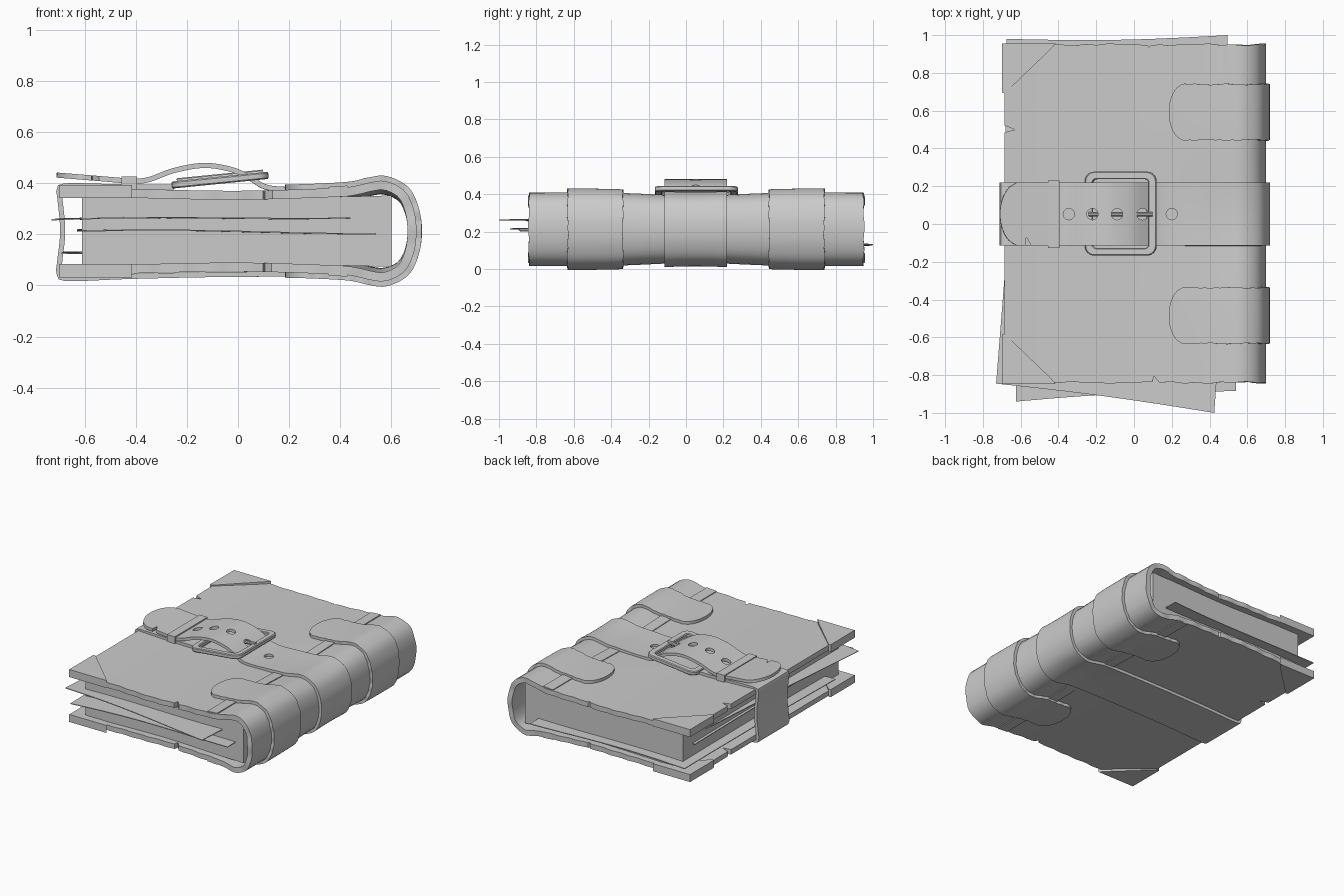
import bpy, bmesh, math
from mathutils import Vector

if "Cube" in bpy.data.objects:
    bpy.data.objects.remove(bpy.data.objects["Cube"])

MID = 0.2125   # mirror height between the two boards


def finish(ob):
    bpy.ops.object.select_all(action='DESELECT')
    ob.select_set(True)
    bpy.context.view_layer.objects.active = ob
    bpy.ops.object.convert(target='MESH')
    bpy.ops.object.shade_smooth_by_angle(angle=math.radians(35))
    return ob


def make(name, bm):
    bmesh.ops.recalc_face_normals(bm, faces=bm.faces)
    me = bpy.data.meshes.new(name)
    bm.to_mesh(me)
    bm.free()
    ob = bpy.data.objects.new(name, me)
    bpy.context.collection.objects.link(ob)
    return ob


def solidify(ob, t):
    m = ob.modifiers.new("thickness", 'SOLIDIFY')
    m.thickness = t
    m.offset = 0


def mirrored(pts):
    return pts + [(x, 2 * MID - z) for x, z in reversed(pts)]


def smooth_path(pts, n):
    """Catmull-Rom curve through pts, as n+1 evenly spaced points plus a sampler."""
    p = [Vector(q) for q in pts]
    p = [2 * p[0] - p[1]] + p + [2 * p[-1] - p[-2]]
    dense = []
    for a, b, c, d in zip(p, p[1:], p[2:], p[3:]):
        for i in range(10):
            t = i / 10
            dense.append(0.5 * (2 * b + (c - a) * t + (2 * a - 5 * b + 4 * c - d) * t * t
                                + (3 * b - a - 3 * c + d) * t ** 3))
    dense.append(p[-2])
    acc = [0]
    for a, b in zip(dense, dense[1:]):
        acc.append(acc[-1] + (b - a).length)

    def at(s):
        for i in range(len(acc) - 1):
            if s <= acc[i + 1]:
                return dense[i].lerp(dense[i + 1], (s - acc[i]) / max(acc[i + 1] - acc[i], 1e-9))
        return dense[-1]
    return at, acc[-1]


def offset(pts, d):
    """Push a path outwards (left of its travel direction)."""
    v = [Vector(q) for q in pts]
    out = []
    for i, q in enumerate(v):
        t = (v[min(i + 1, len(v) - 1)] - v[max(i - 1, 0)]).normalized()
        out.append((q.x - t.y * d, q.y + t.x * d))
    return out


def ribbon(name, pts, y0, y1, thick, n, rows, trim0=0, trim1=0, wobble=0):
    """Leather sheet: xz path swept along y, optional rounded ends, spine pinched mid-height."""
    at, L = smooth_path(pts, n)
    W = min(0.3, L / 2)
    bm = bmesh.new()
    grid = []
    for j in range(rows + 1):
        u = 2 * j / rows - 1
        e = 1 - math.sqrt(1 - 0.97 * u * u)
        row = []
        for i in range(n + 1):
            s = L * i / n
            if s < W:
                s = trim0 * e + s * (W - trim0 * e) / W
            elif s > L - W:
                s = L - trim1 * e - (L - s) * (W - trim1 * e) / W
            q = at(s)
            y = y0 + (y1 - y0) * (u + 1) / 2
            y += wobble * u * abs(u) ** 3 * (math.sin(i * 1.3) + math.sin(i * 0.37))
            f = min(max(q.x / 0.5, 0), 1)
            z = MID + (q.y - MID) * (1 - 0.1 * f * math.exp(-((y - 0.05) / 0.32) ** 2))
            row.append(bm.verts.new((q.x, y, z)))
        grid.append(row)
    for a, b in zip(grid, grid[1:]):
        for i in range(n):
            bm.faces.new((a[i], a[i + 1], b[i + 1], b[i]))
    ob = make(name, bm)
    solidify(ob, thick)
    return ob


def prism(bm, poly, lo, hi):
    """Extrude an xy polygon between two heights."""
    f = bm.faces.new([bm.verts.new((x, y, lo)) for x, y in poly])
    r = bmesh.ops.extrude_face_region(bm, geom=[f])
    vs = [v for v in r['geom'] if isinstance(v, bmesh.types.BMVert)]
    bmesh.ops.translate(bm, verts=vs, vec=(0, 0, hi - lo))


def cut(ob, cutter):
    cutter.hide_render = True
    m = ob.modifiers.new("cut", 'BOOLEAN')
    m.operation = 'DIFFERENCE'
    m.solver = 'EXACT'
    m.object = cutter
    finish(ob)
    bpy.data.objects.remove(cutter)


def circle(x, y, r, n=16):
    return [(x + r * math.cos(2 * math.pi * i / n), y + r * math.sin(2 * math.pi * i / n)) for i in range(n)]


# cover: two boards joined by a bulging spine, with worn notches
board = [(-0.685, 0.370), (-0.4, 0.360), (0, 0.353)]
spine = [(0.36, 0.363), (0.45, 0.370), (0.52, 0.386), (0.575, 0.391), (0.64, 0.358), (0.672, 0.29), (0.681, MID)]
full = mirrored(board + spine[:-1] + [])
half = len(full) // 2
full.insert(half, spine[-1])
cover = ribbon("cover", full, -0.84, 0.95, 0.035, 110, 30, wobble=0.003)
bm = bmesh.new()
prism(bm, [(-0.72, 0.535), (-0.63, 0.50), (-0.72, 0.475)], -0.1, 0.6)
prism(bm, [(0.09, -0.87), (0.105, -0.805), (0.16, -0.87)], -0.1, 0.6)
prism(bm, [(0.06, 0.97), (0.08, 0.935), (0.11, 0.97)], -0.1, 0.6)
cut(cover, make("notch_cutter", bm))

# raised hinge strips beside the spine
for nm, flip in (("upper", False), ("lower", True)):
    strip = offset([(0.355, 0.363), (0.39, 0.365), (0.43, 0.368)], 0.018)
    if flip:
        strip = [(x, 2 * MID - z) for x, z in strip]
    finish(ribbon("hinge_strip_" + nm, strip, -0.84, 0.95, 0.01, 4, 20))

# page block
top = [(-0.61, 0.352), (-0.4, 0.344), (0, 0.337), (0.36, 0.346), (0.60, 0.352)]
bm = bmesh.new()
f = bm.faces.new([bm.verts.new((x, -0.795, z)) for x, z in mirrored(top)])
r = bmesh.ops.extrude_face_region(bm, geom=[f])
bmesh.ops.translate(bm, verts=[v for v in r['geom'] if isinstance(v, bmesh.types.BMVert)], vec=(0, 1.70, 0))
finish(make("page_block", bm))


# loose pages sticking out of the block
def page(name, c, z0, z1, dent):
    c = [Vector(q) for q in c]
    bm = bmesh.new()
    n = 16
    g = []
    for j in range(n + 1):
        v = j / n
        g.append([])
        for i in range(n + 1):
            u = i / n
            p = c[0].lerp(c[1], u).lerp(c[3].lerp(c[2], u), v)
            y = p.y + dent * math.sin(math.pi * u) * (1 - v) ** 4
            z = z0 + (z1 - z0) * u + 0.005 * math.sin(5 * u + 3 * v)
            g[-1].append(bm.verts.new((p.x, y, z)))
    for a, b in zip(g, g[1:]):
        for i in range(n):
            bm.faces.new((a[i], a[i + 1], b[i + 1], b[i]))
    ob = make(name, bm)
    solidify(ob, 0.005)
    finish(ob)


page("loose_page_upper", [(-0.73, -0.845), (0.425, -1.0), (0.54, 0.65), (-0.60, 0.8)], 0.257, 0.268, 0.01)
page("loose_page_middle", [(-0.625, -0.94), (0.54, -0.885), (0.5, 0.8), (-0.63, 0.8)], 0.213, 0.207, 0.015)
page("loose_page_lower", [(-0.675, 0.98), (0.495, 1.0), (0.5, -0.65), (-0.69, -0.65)], 0.125, 0.135, -0.015)

# corner guards on both boards
for nm, cy, s in (("head", 0.956, 1), ("foot", -0.846, -1)):
    for lvl, z in (("upper", 0.368), ("lower", 2 * MID - 0.368)):
        bm = bmesh.new()
        prism(bm, [(-0.70, cy), (-0.415, cy), (-0.44, cy - s * 0.03), (-0.685, cy - s * 0.265), (-0.70, cy - s * 0.26)],
              z - 0.026, z + 0.026)
        finish(make("corner_guard_" + nm + "_" + lvl, bm))

# two short spine bands with rounded ends
band = mirrored([(0.185, 0.357), (0.27, 0.359)] + spine[:-1])
band.insert(len(band) // 2, spine[-1])
band = offset(band, 0.027)
for nm, y in (("head", 0.592), ("foot", -0.485)):
    finish(ribbon("spine_band_" + nm, band, y - 0.148, y + 0.148, 0.022, 90, 18, 0.085, 0.085, 0.002))

# closing strap: tongue, round the spine, under the book, up the fore edge to the buckle
tongue = [(-0.71, 0.432), (-0.55, 0.419), (-0.42, 0.409), (-0.35, 0.414), (-0.25, 0.450), (-0.13, 0.470),
          (-0.02, 0.452), (0.05, 0.420), (0.11, 0.388), (0.20, 0.381)]
around = offset(full[3:], 0.029)[:-1]
back = [(-0.66, 0.027), (-0.70, 0.045), (-0.697, 0.10), (-0.686, MID), (-0.697, 0.34), (-0.70, 0.372),
        (-0.67, 0.390), (-0.45, 0.386), (-0.25, 0.386)]
strap = ribbon("closing_strap", tongue + around + back, -0.115, 0.22, 0.02, 220, 14, trim0=0.11)
bm = bmesh.new()
for x, z in ((-0.345, 0.422), (-0.22, 0.459), (-0.09, 0.467), (0.045, 0.424), (0.20, 0.376)):
    prism(bm, circle(x, 0.052, 0.03), z - 0.027, z + 0.03)
prism(bm, [(-0.575, -0.13), (-0.57, -0.07), (-0.535, -0.13)], 0.405, 0.5)
cut(strap, make("hole_cutter", bm))

# keeper loop
bm = bmesh.new()
for a, b, lo, hi in ((-0.118, 0.227, 0.417, 0.427), (-0.126, -0.114, 0.378, 0.427), (0.219, 0.231, 0.378, 0.427)):
    prism(bm, [(-0.455, a), (-0.395, a), (-0.395, b), (-0.455, b)], lo, hi)
finish(make("keeper_loop", bm))


# buckle frame: rounded rectangle ring tilted over the strap
def rounded(hx, hy, r):
    out = []
    for k, (sx, sy) in enumerate(((1, 1), (-1, 1), (-1, -1), (1, -1))):
        for i in range(7):
            a = math.pi / 2 * (k + i / 6)
            out.append((sx * (hx - r) + r * math.cos(a), sy * (hy - r) + r * math.sin(a)))
    return out


bm = bmesh.new()
o = [bm.verts.new((x, y, 0)) for x, y in rounded(0.19, 0.222, 0.05)]
q = [bm.verts.new((x, y, 0)) for x, y in rounded(0.148, 0.182, 0.02)]
for i in range(len(o)):
    k = (i + 1) % len(o)
    bm.faces.new((o[i], o[k], q[k], q[i]))
buckle = make("buckle_frame", bm)
solidify(buckle, 0.028)
bv = buckle.modifiers.new("bevel", 'BEVEL')
bv.width = 0.005
buckle.location = (-0.07, 0.055, 0.412)
buckle.rotation_euler = (0, -0.1, 0)
finish(buckle)

# buckle prong
bpy.ops.mesh.primitive_cylinder_add(vertices=10, radius=0.012, depth=0.34, location=(-0.07, 0.052, 0.425),
                                    rotation=(0, math.pi / 2 - 0.1, 0))
bpy.context.object.name = "buckle_prong"
finish(bpy.context.object)
